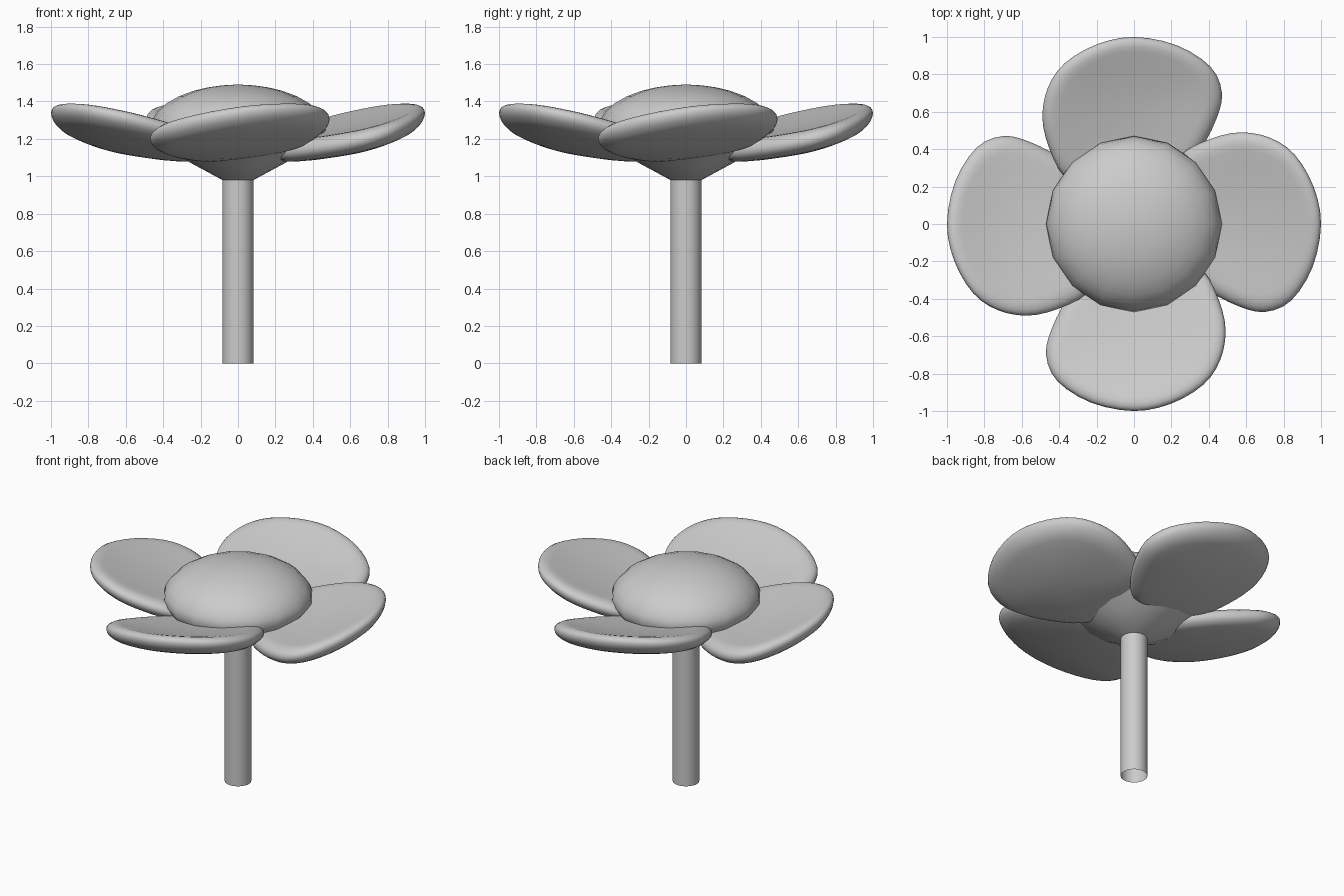
import bpy, bmesh, math
from mathutils import Vector, Matrix

if "Cube" in bpy.data.objects:
    bpy.data.objects.remove(bpy.data.objects["Cube"])


def finish(bm, name, angle=50):
    bmesh.ops.recalc_face_normals(bm, faces=bm.faces[:])
    me = bpy.data.meshes.new(name)
    bm.to_mesh(me)
    bm.free()
    ob = bpy.data.objects.new(name, me)
    bpy.context.collection.objects.link(ob)
    bpy.ops.object.select_all(action='DESELECT')
    ob.select_set(True)
    bpy.context.view_layer.objects.active = ob
    bpy.ops.object.shade_smooth_by_angle(angle=math.radians(angle))
    return ob


def skin(bm, rings, caps=True):
    """Bridge equal-length closed rings of points, optionally capping both ends."""
    vs = [[bm.verts.new(p) for p in r] for r in rings]
    n = len(vs[0])
    for a, b in zip(vs, vs[1:]):
        for i in range(n):
            j = (i + 1) % n
            bm.faces.new((a[i], a[j], b[j], b[i]))
    if caps:
        bm.faces.new(vs[0])
        bm.faces.new(vs[-1])


def lathe(name, profile, seg, caps=True):
    bm = bmesh.new()
    skin(bm, [[(r * math.cos(2 * math.pi * i / seg), r * math.sin(2 * math.pi * i / seg), z)
               for i in range(seg)] for r, z in profile], caps)
    return finish(bm, name)


# Stem: open tube
lathe("stem", [(0.083, 0), (0.083, 1.0)], 32, caps=False)

# Flower centre: tapered cup below, flattened dome above
dome = [(0.47 * math.cos(a), 1.25 + 0.24 * math.sin(a))
        for a in [math.radians(d) for d in (0, 12, 24, 36, 48, 60, 70, 80, 87)]]
lathe("flower_centre", [(0.083, 0.98), (0.25, 1.07), (0.36, 1.135), (0.44, 1.195)] + dome, 16)

# Petal outline (sideways, outward), smoothed as a closed curve
outline = [(0, 1.0), (0.2, 0.96), (0.37, 0.86), (0.46, 0.73), (0.49, 0.57), (0.455, 0.41),
           (0.37, 0.25), (0.21, 0.17), (0, 0.16), (-0.2, 0.22), (-0.35, 0.39), (-0.44, 0.56),
           (-0.47, 0.7), (-0.41, 0.84), (-0.23, 0.955)]


def smooth_closed(pts, sub):
    out, n = [], len(pts)
    for i in range(n):
        a, b, c, d = (Vector(pts[(i + k) % n]) for k in (-1, 0, 1, 2))
        for k in range(sub):
            t = k / sub
            out.append(0.5 * (2 * b + (c - a) * t + (2 * a - 5 * b + 4 * c - d) * t * t
                              + (3 * b - a - 3 * c + d) * t ** 3))
    return out


curve = smooth_closed(outline, 3)
centre = Vector((0, 0.62))


def petal_ring(s, side):
    # Tilted, twisted slab with a rounded rim, shallow on top and fuller below
    half = 0.055 * math.sqrt(max(0, 1 - ((s - 0.82) / 0.18) ** 2)) if s > 0.82 else 0.055
    cup = 0.035 if side > 0 else 0.06
    ring = []
    for p in curve:
        q = centre + (p - centre) * s
        z = 1.25 + 0.135 * q.x + 0.23 * (q.y - 0.62) + cup * (s * s - 1)
        ring.append((q.x, -q.y, z + side * half))
    return ring


steps = (0.08, 0.25, 0.45, 0.65, 0.8, 0.87, 0.93, 0.97, 0.99)
rings = [petal_ring(s, 1) for s in steps] + [petal_ring(1, 0)] + [petal_ring(s, -1) for s in reversed(steps)]

# Four petals around the centre
for k, where in enumerate(("front", "right", "back", "left")):
    bm = bmesh.new()
    skin(bm, rings)
    bm.transform(Matrix.Rotation(k * math.pi / 2, 4, 'Z'))
    finish(bm, "petal_" + where, 80)
